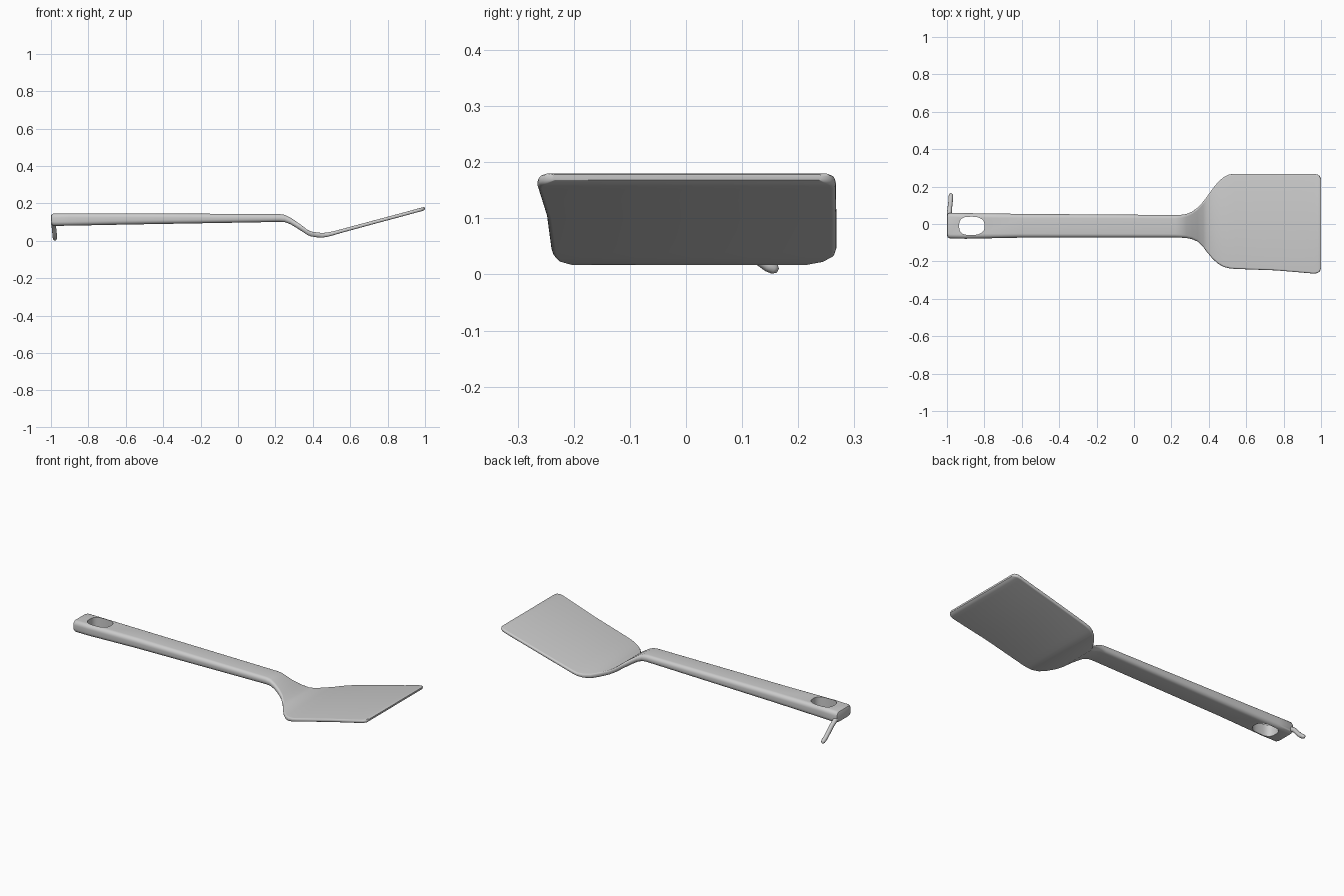
import bpy, bmesh, math
from mathutils import Vector

cube = bpy.data.objects.get("Cube")
if cube:
    bpy.data.objects.remove(cube, do_unlink=True)

grey = bpy.data.materials.new("light_grey")
grey.diffuse_color = (0.6, 0.6, 0.6, 1)
grey.use_nodes = True
grey.node_tree.nodes["Principled BSDF"].inputs["Base Color"].default_value = (0.6, 0.6, 0.6, 1)


def loft(name, rings):
    """Skin a list of equal-length point rings and cap both ends."""
    bm = bmesh.new()
    rows = [[bm.verts.new(p) for p in ring] for ring in rings]
    n = len(rows[0])
    for a, b in zip(rows, rows[1:]):
        for i in range(n):
            j = (i + 1) % n
            bm.faces.new((a[i], a[j], b[j], b[i]))
    bm.faces.new(rows[0])
    bm.faces.new(rows[-1])
    bmesh.ops.recalc_face_normals(bm, faces=bm.faces)
    mesh = bpy.data.meshes.new(name)
    bm.to_mesh(mesh)
    bm.free()
    mesh.materials.append(grey)
    obj = bpy.data.objects.new(name, mesh)
    bpy.context.collection.objects.link(obj)
    return obj


def smooth(obj, degrees=35):
    bpy.ops.object.select_all(action="DESELECT")
    obj.select_set(True)
    bpy.context.view_layer.objects.active = obj
    bpy.ops.object.shade_smooth_by_angle(angle=math.radians(degrees))


def section(x, y0, y1, z0, z1):
    """Rounded rectangle across the length of the body."""
    r = min(0.022, 0.45 * (z1 - z0))
    corners = [(y1 - r, z1 - r, 0), (y0 + r, z1 - r, 90),
               (y0 + r, z0 + r, 180), (y1 - r, z0 + r, 270)]
    ring = []
    for cy, cz, start in corners:
        for k in range(6):
            a = math.radians(start + 18 * k)
            ring.append((x, cy + r * math.cos(a), cz + r * math.sin(a)))
    return ring


# Handle, neck and blade: x, right edge, left edge, underside, top
stations = [
    (-1.000, -0.062, 0.045, 0.092, 0.134),
    (-0.996, -0.071, 0.054, 0.085, 0.142),
    (-0.985, -0.077, 0.060, 0.080, 0.146),
    (-0.90, -0.079, 0.058, 0.081, 0.147),
    (-0.60, -0.073, 0.054, 0.087, 0.147),
    (0.22, -0.072, 0.048, 0.101, 0.143),
    (0.25, -0.073, 0.049, 0.100, 0.139),
    (0.28, -0.075, 0.053, 0.089, 0.124),
    (0.31, -0.081, 0.066, 0.071, 0.104),
    (0.34, -0.094, 0.087, 0.052, 0.083),
    (0.37, -0.123, 0.119, 0.032, 0.060),
    (0.39, -0.150, 0.146, 0.024, 0.050),
    (0.42, -0.186, 0.188, 0.019, 0.045),
    (0.45, -0.213, 0.225, 0.017, 0.042),
    (0.48, -0.230, 0.251, 0.022, 0.045),
    (0.51, -0.237, 0.265, 0.030, 0.051),
    (0.54, -0.240, 0.268, 0.039, 0.059),
    (0.76, -0.248, 0.268, 0.099, 0.118),
    (0.88, -0.258, 0.267, 0.131, 0.150),
    (0.96, -0.265, 0.267, 0.153, 0.172),
    (0.98, -0.263, 0.265, 0.158, 0.177),
    (0.993, -0.254, 0.257, 0.162, 0.180),
    (1.000, -0.238, 0.242, 0.168, 0.178),
]
body = loft("turner_body", [section(*s) for s in stations])

# Hanging hole through the handle
outline = []
for k in range(32):
    a = 2 * math.pi * k / 32
    c, s = math.cos(a), math.sin(a)
    power = 0.85 if c > 0 else 0.6
    outline.append((-0.867 + 0.068 * math.copysign(abs(c) ** power, c),
                    -0.010 + 0.049 * math.copysign(abs(s) ** 0.75, s)))
cutter = loft("hole_cutter", [[(x, y, z) for x, y in outline] for z in (0.0, 0.25)])
cutter.hide_render = True
cut = body.modifiers.new("hanging_hole", "BOOLEAN")
cut.operation = "DIFFERENCE"
cut.solver = "EXACT"
cut.object = cutter
bpy.context.view_layer.objects.active = body
bpy.ops.object.modifier_apply(modifier=cut.name)
bpy.data.objects.remove(cutter, do_unlink=True)
smooth(body)

# Small curved tail hanging off the end of the handle
path = [Vector(p) for p in [(-0.985, 0.035, 0.108), (-0.987, 0.062, 0.096),
                            (-0.985, 0.085, 0.078), (-0.982, 0.108, 0.052),
                            (-0.980, 0.130, 0.029), (-0.979, 0.148, 0.016),
                            (-0.979, 0.158, 0.010), (-0.979, 0.164, 0.007)]]
radii = [0.012, 0.013, 0.012, 0.012, 0.012, 0.012, 0.010, 0.004]
rings = []
for i, (p, r) in enumerate(zip(path, radii)):
    along = (path[min(i + 1, len(path) - 1)] - path[max(i - 1, 0)]).normalized()
    side = along.cross(Vector((0, 0, 1))).normalized()
    up = side.cross(along)
    rings.append([p + r * (side * math.cos(a) + up * math.sin(a))
                  for a in (2 * math.pi * k / 12 for k in range(12))])
tail = loft("handle_tail", rings)
smooth(tail, 60)
